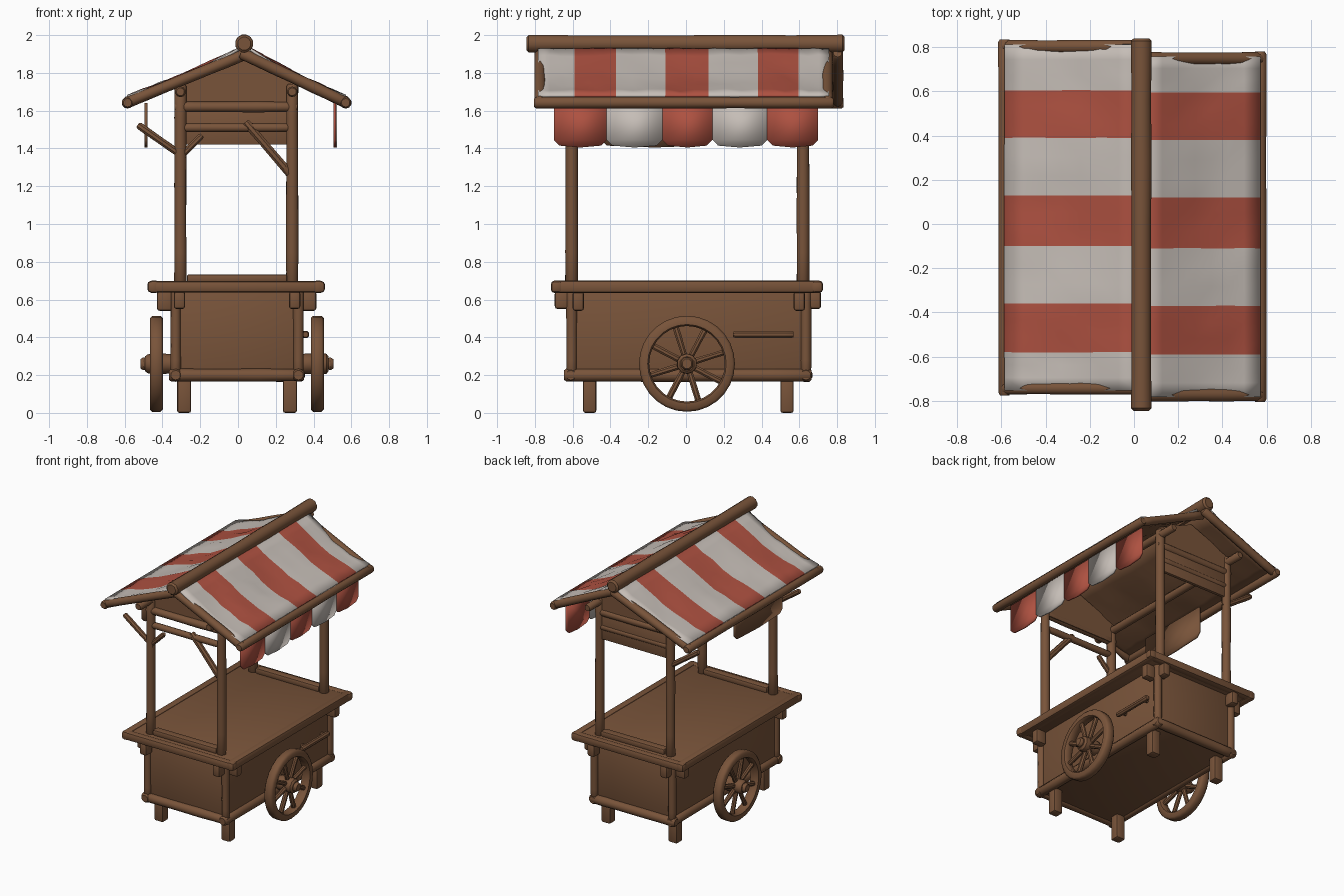
import bpy, bmesh, math, random
from mathutils import Vector, Matrix

if "Cube" in bpy.data.objects:
    bpy.data.objects.remove(bpy.data.objects["Cube"])
random.seed(4)

def mat(name, c):
    m = bpy.data.materials.new(name)
    m.diffuse_color = (*c, 1)
    m.use_nodes = True
    m.node_tree.nodes["Principled BSDF"].inputs["Base Color"].default_value = m.diffuse_color
    return m
WOOD = mat("brown wood", (0.19, 0.088, 0.042))
RED = mat("red cloth", (0.42, 0.082, 0.052))
WHITE = mat("white cloth", (0.56, 0.51, 0.47))

def finish(name, bm, mats=(WOOD,), angle=40):
    me = bpy.data.meshes.new(name)
    bmesh.ops.recalc_face_normals(bm, faces=bm.faces)
    bm.to_mesh(me)
    bm.free()
    ob = bpy.data.objects.new(name, me)
    bpy.context.collection.objects.link(ob)
    for m in mats:
        me.materials.append(m)
    bpy.ops.object.select_all(action='DESELECT')
    ob.select_set(True)
    bpy.context.view_layer.objects.active = ob
    bpy.ops.object.shade_smooth_by_angle(angle=math.radians(angle))
    return ob

def box(name, lo, hi, bev=0.012):
    bm = bmesh.new()
    lo, hi = Vector(lo), Vector(hi)
    bmesh.ops.create_cube(bm, size=1, matrix=Matrix.Translation((lo + hi) / 2) @ Matrix.Diagonal((*(hi - lo), 1)))
    if bev:
        bmesh.ops.bevel(bm, geom=bm.edges[:], offset=bev, segments=2, affect='EDGES', profile=0.5)
    return finish(name, bm)

def log(name, p, q, r, sides=10, rough=0.05, steps=6):
    """Hand-hewn round timber from p to q with slightly uneven thickness."""
    p, q = Vector(p), Vector(q)
    d = q - p
    rot = d.to_track_quat('Z', 'Y').to_matrix()
    bm = bmesh.new()
    rings = []
    ts = [0, 0.012 / d.length] + [i / steps for i in range(1, steps)] + [1 - 0.012 / d.length, 1]
    for i, t in enumerate(ts):
        k = r * (0.75 if i in (0, len(ts) - 1) else 1 + random.uniform(-rough, rough))
        rings.append([bm.verts.new(p + d * t + rot @ Vector((k * math.cos(a), k * math.sin(a), 0)))
                      for a in (2 * math.pi * (j + 0.5) / sides for j in range(sides))])
    for a, b in zip(rings, rings[1:]):
        for j in range(sides):
            bm.faces.new((a[j], a[(j + 1) % sides], b[(j + 1) % sides], b[j]))
    bm.faces.new(rings[0])
    bm.faces.new(rings[-1])
    return finish(name, bm)

# Cart body with its bottom frame
box("cart_body", (-0.335, -0.61, 0.18), (0.325, 0.635, 0.66), 0.01)
for s, x in ((-1, -0.33), (1, 0.32)):
    log("bottom_side_rail", (x, -0.645, 0.2), (x, 0.665, 0.2), 0.034)
    for y in (-0.605, 0.635):
        log("corner_upright", (x, y, 0.2), (x, y, 0.66), 0.028)
for y in (-0.61, 0.635):
    log("bottom_end_rail", (-0.365, y, 0.2), (0.35, y, 0.2), 0.034)

# Legs
for x in (-0.285, 0.275):
    for y in (-0.51, 0.535):
        box("leg", (x - 0.037, y - 0.035, 0), (x + 0.037, y + 0.035, 0.2))

# Counter top with frame
box("counter_top", (-0.45, -0.69, 0.645), (0.43, 0.7, 0.692), 0.01)
for x in (-0.445, 0.425):
    box("counter_side_rail", (x - 0.03, -0.715, 0.635), (x + 0.03, 0.725, 0.7), 0.018)
for y in (-0.685, 0.695):
    box("counter_end_rail", (-0.48, y - 0.03, 0.637), (0.46, y + 0.03, 0.698), 0.018)
for y in (-0.605, 0.62):
    box("post_sill", (-0.27, y - 0.03, 0.69), (0.26, y + 0.03, 0.733), 0.01)

# Corbels under the counter
for y in (-0.57, 0.6):
    for x in (-0.385, 0.375):
        box("side_corbel", (x - 0.045, y - 0.03, 0.54), (x + 0.04, y + 0.03, 0.645), 0.015)
for x in (-0.31, 0.3):
    for y in (-0.655, 0.675):
        box("end_corbel", (x - 0.03, y - 0.04, 0.55), (x + 0.03, y + 0.04, 0.645), 0.015)

# Side handle
for y in (0.3, 0.53):
    log("handle_peg", (0.31, y, 0.415), (0.36, y, 0.415), 0.016, 8)
log("side_handle", (0.357, 0.25, 0.415), (0.357, 0.57, 0.415), 0.02, 8)

# Wheels: rim lathe, spokes, hub
log("axle", (-0.45, 0.005, 0.26), (0.45, 0.005, 0.26), 0.03)
RIM = [(0.2, -0.024), (0.208, -0.034), (0.242, -0.034), (0.254, -0.022),
       (0.254, 0.022), (0.242, 0.034), (0.208, 0.034), (0.2, 0.024)]
for s, x in ((-1, -0.432), (1, 0.42)):
    bm = bmesh.new()
    n = 28
    rings = [[bm.verts.new((x + w, 0.005 + r * math.cos(a), 0.26 + r * math.sin(a))) for r, w in RIM]
             for a in (2 * math.pi * i / n for i in range(n))]
    for i in range(n):
        a, b = rings[i], rings[(i + 1) % n]
        for j in range(8):
            bm.faces.new((a[j], a[(j + 1) % 8], b[(j + 1) % 8], b[j]))
    finish("wheel_rim", bm, angle=50)
    for i in range(8):
        a = math.pi / 4 * i + 0.3
        c, v = math.cos(a), math.sin(a)
        log("wheel_spoke", (x, 0.005 + 0.03 * c, 0.26 + 0.03 * v),
            (x, 0.005 + 0.212 * c, 0.26 + 0.212 * v), 0.017, 8, 0.08, 3)
    log("wheel_hub", (x - s * 0.09, 0.005, 0.26), (x + s * 0.06, 0.005, 0.26), 0.052)
    log("hub_cap", (x + s * 0.05, 0.005, 0.26), (x + s * 0.085, 0.005, 0.26), 0.035, 8, 0, 2)

# Roof posts, crossbeams and top plates
for x in (-0.305, 0.287):
    for y in (-0.605, 0.62):
        log("roof_post", (x, y, 0.67), (x, y, 1.74), 0.033)
    log("top_plate", (x, -0.76, 1.7), (x, 0.77, 1.7), 0.028)
for y in (-0.605, 0.62):
    log("gable_crossbeam", (-0.335, y, 1.62), (0.315, y, 1.62), 0.028)
    log("lower_crossbeam", (-0.3, y, 1.51), (0.29, y, 1.51), 0.023)
box("back_board", (-0.3, 0.61, 1.42), (0.28, 0.635, 1.6), 0.006)

# Gable panels
for y in (-0.6, 0.615):
    bm = bmesh.new()
    f = bm.faces.new([bm.verts.new((x, y, z)) for x, z in
                      ((-0.3, 1.6), (0.3, 1.6), (0.3, 1.755), (0.02, 1.88), (-0.3, 1.75))])
    e = bmesh.ops.extrude_face_region(bm, geom=[f])
    bmesh.ops.translate(bm, vec=(0, 0.02, 0), verts=[v for v in e['geom'] if isinstance(v, bmesh.types.BMVert)])
    finish("gable_panel", bm)

# Braces
log("left_brace", (-0.28, -0.61, 1.35), (-0.53, -0.6, 1.525), 0.02, 8)
log("left_back_brace", (-0.28, 0.62, 1.35), (-0.53, 0.61, 1.525), 0.02, 8)
log("inner_left_brace", (-0.3, -0.61, 1.36), (-0.19, -0.61, 1.47), 0.018, 8)
log("inner_right_brace", (0.28, -0.61, 1.26), (0.04, -0.61, 1.54), 0.023, 8)

# Ridge log, eave logs and rafters (left slope is shifted slightly backwards)
log("ridge_log", (0.033, -0.845, 1.955), (0.033, 0.84, 1.955), 0.047, 12)
SLOPES = ((-1, 0.02, -0.585, -0.765, 0.825), (1, 0.05, 0.57, -0.795, 0.77))
for s, x0, x1, y0, y1 in SLOPES:
    log("eave_log", (x1, y0 - 0.01, 1.642), (x1, y1 + 0.01, 1.642), 0.03)
    for y in (y0 + 0.022, y1 - 0.022):
        log("rafter", (0.035 - s * 0.02, y, 1.905), (x1 + s * 0.01, y, 1.64), 0.03)

# Sagging striped canopy over a brown lining
STRIPES = [-0.58, -0.36, -0.1, 0.13, 0.39, 0.605]
for s, x0, x1, y0, y1 in SLOPES:
    cuts = [y0 + 0.012] + [b - 0.01 * (s > 0) for b in STRIPES] + [y1 - 0.012]
    ys = [(a + (b - a) * k / 3, i) for i, (a, b) in enumerate(zip(cuts, cuts[1:])) for k in range(3)] + [(cuts[-1], 6)]
    lift = [[random.uniform(-0.008, 0.008) for _ in range(8)] for _ in ys]
    for name, dz, mats in (("striped_canopy", 0, (WHITE, RED)), ("canopy_lining", -0.022, (WOOD,))):
        bm = bmesh.new()
        grid = []
        for j, (y, st) in enumerate(ys):
            row = []
            for i in range(8):
                t = i / 7
                inner = 0 < i < 7 and 0 < j < len(ys) - 1
                sag = 0.03 * math.sin(math.pi * t) * (0.75 + 0.25 * math.cos(y * 9))
                z = 1.935 - 0.258 * t - sag + (lift[j][i] if inner else 0) + dz
                row.append(bm.verts.new((x0 + (x1 - x0) * t, y, z)))
            grid.append(row)
        for j in range(len(ys) - 1):
            for i in range(7):
                f = bm.faces.new((grid[j][i], grid[j][i + 1], grid[j + 1][i + 1], grid[j + 1][i]))
                f.material_index = ys[j][1] % 2 if len(mats) > 1 else 0
        ob = finish(name, bm, mats, 60)
        m = ob.modifiers.new("thickness", 'SOLIDIFY')
        m.thickness, m.offset = 0.014, 0

def valance(name, x, edges, mats):
    """Hanging cloth flaps with rounded lower corners."""
    bm = bmesh.new()
    for i, (a, b) in enumerate(zip(edges, edges[1:])):
        prof = [(a, 1.64), (a, 1.445), (a + 0.03, 1.415), ((a + b) / 2, 1.405),
                (b - 0.03, 1.415), (b, 1.445), (b, 1.64)]
        f = bm.faces.new([bm.verts.new((x + 0.005 * (i % 2), y, z)) for y, z in prof])
        f.material_index = i % len(mats)
    ob = finish(name, bm, mats)
    m = ob.modifiers.new("thickness", 'SOLIDIFY')
    m.thickness, m.offset = 0.014, 0

# Cloth valance on the right, wooden board flap on the left
valance("striped_valance", 0.513, [-0.7, -0.42, -0.125, 0.14, 0.43, 0.7], (RED, WHITE))
valance("left_flap", -0.487, [-0.45, 0.12], (WOOD,))
